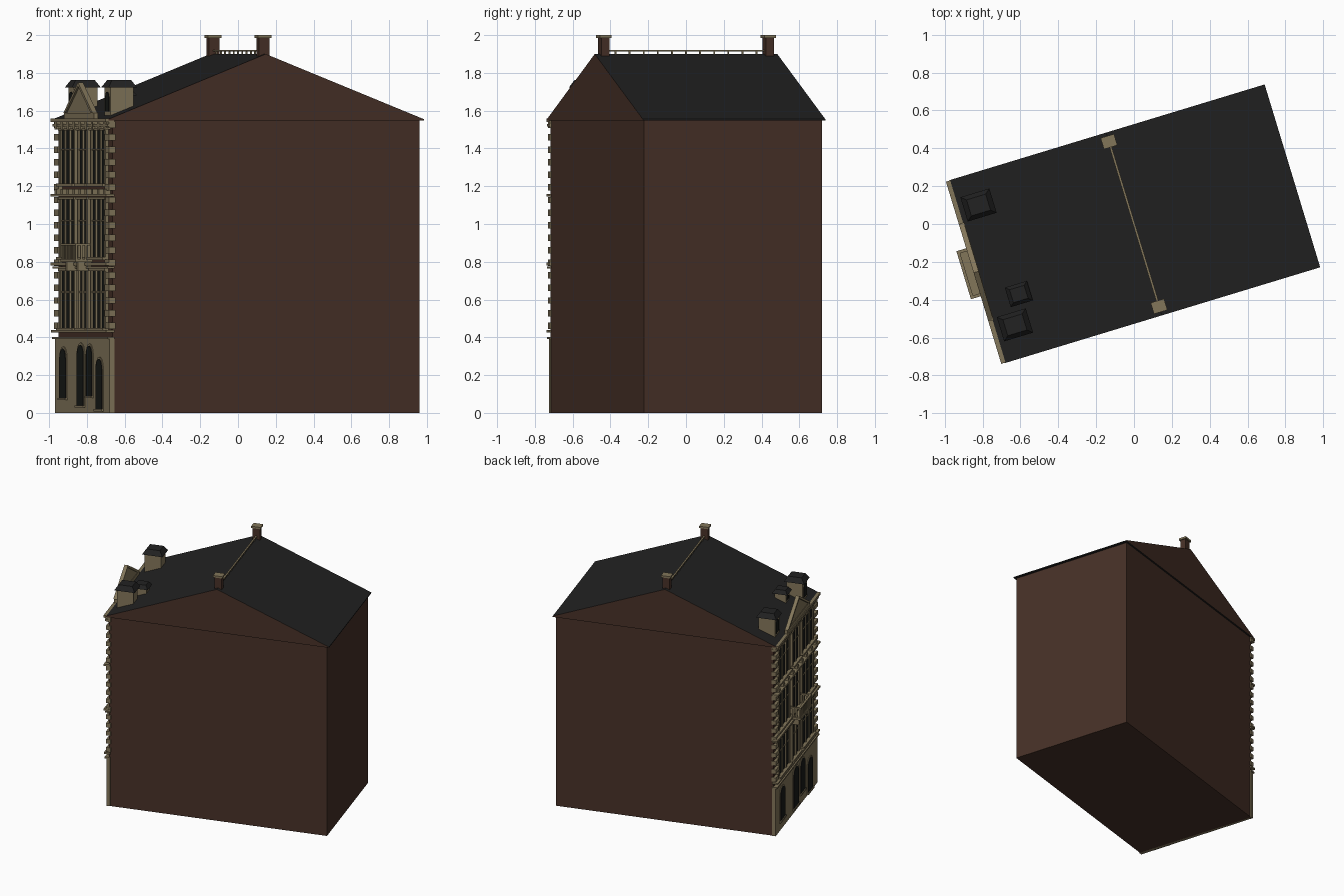
import bpy, bmesh, math
from mathutils import Matrix

cube = bpy.data.objects.get("Cube")
if cube:
    bpy.data.objects.remove(cube, do_unlink=True)

TURN = math.radians(16.9)   # the house stands turned on its plot
WALL = -0.845               # facade plane, facing local -x


def material(name, rgb):
    m = bpy.data.materials.new(name)
    m.use_nodes = True
    m.diffuse_color = (*rgb, 1)
    bsdf = m.node_tree.nodes["Principled BSDF"]
    bsdf.inputs["Base Color"].default_value = (*rgb, 1)
    bsdf.inputs["Roughness"].default_value = 0.9
    return m


BRICK = material("brown brick", (0.062, 0.030, 0.020))
STONE = material("sandstone", (0.225, 0.180, 0.102))
SLATE = material("dark slate", (0.016, 0.016, 0.016))
GLASS = material("dark glass", (0.009, 0.010, 0.009))


class Part:
    """Collects prisms into one object in the turned house frame."""

    def __init__(self, name, *mats):
        self.name, self.mats, self.bm = name, mats, bmesh.new()

    def prism(self, outline, x0, x1):
        """Extrude a (y, z) outline from x0 to x1."""
        a, b = ([self.bm.verts.new((x, y, z)) for y, z in outline] for x in (x0, x1))
        self.bm.faces.new(a)
        self.bm.faces.new(b[::-1])
        for i in range(len(a)):
            j = (i + 1) % len(a)
            self.bm.faces.new((a[j], a[i], b[i], b[j]))

    def box(self, x0, x1, y0, y1, z0, z1):
        self.prism([(y0, z0), (y1, z0), (y1, z1), (y0, z1)], x0, x1)

    def arch(self, x0, x1, y, half, z0, z1):
        """Round-headed slab."""
        head = [(y + half * math.cos(t * math.pi / 8),
                 z1 - half + half * math.sin(t * math.pi / 8)) for t in range(9)]
        self.prism([(y - half, z0), (y + half, z0)] + head, x0, x1)

    def frustum(self, x, y, hx, hy, z0, z1, shrink):
        m = Matrix.Translation((x, y, (z0 + z1) / 2)) @ Matrix.Diagonal((2 * hx, 2 * hy, z1 - z0, 1))
        made = bmesh.ops.create_cube(self.bm, size=1, matrix=m)
        for v in made["verts"]:
            if v.co.z > (z0 + z1) / 2:
                v.co.x = x + (v.co.x - x) * shrink
                v.co.y = y + (v.co.y - y) * shrink

    def finish(self, rule=None):
        bmesh.ops.recalc_face_normals(self.bm, faces=self.bm.faces)
        if rule:
            for f in self.bm.faces:
                f.material_index = rule(f)
        mesh = bpy.data.meshes.new(self.name)
        self.bm.to_mesh(mesh)
        self.bm.free()
        for m in self.mats:
            mesh.materials.append(m)
        ob = bpy.data.objects.new(self.name, mesh)
        ob.rotation_euler.z = TURN
        bpy.context.collection.objects.link(ob)


# Main brick body
p = Part("walls", BRICK)
p.box(WALL, 0.855, -0.492, 0.492, 0, 1.55)
p.finish()

# Gabled roof: slate slopes, brick gable ends
p = Part("roof", SLATE, BRICK)
section = [(-0.87, 1.548), (0.875, 1.548), (0.875, 1.555), (0, 1.9), (-0.87, 1.555)]
ends = [[p.bm.verts.new((x, y, z)) for x, z in section] for y in (-0.505, 0.505)]
for e in ends:
    p.bm.faces.new(e)
for i in range(len(section)):
    j = (i + 1) % len(section)
    p.bm.faces.new((ends[0][i], ends[0][j], ends[1][j], ends[1][i]))
p.finish(lambda f: 1 if abs(f.normal.y) > 0.9 else 0)

# Chimneys at both ridge ends
stacks, caps = Part("chimneys", BRICK), Part("chimney_caps", STONE)
for y in (-0.455, 0.455):
    stacks.box(-0.029, 0.029, y - 0.022, y + 0.022, 1.86, 1.985)
    caps.box(-0.037, 0.037, y - 0.031, y + 0.031, 1.985, 2.0)
stacks.finish()
caps.finish()

# Ridge railing
p = Part("ridge_railing", STONE)
p.box(-0.006, 0.006, -0.435, 0.435, 1.912, 1.921)
for i in range(11):
    y = -0.39 + 0.078 * i
    p.box(-0.004, 0.004, y - 0.004, y + 0.004, 1.89, 1.914)
p.finish()

# Stone ground floor with round-headed openings
p = Part("ground_floor", STONE)
p.box(-0.862, WALL + 0.01, -0.497, 0.497, 0, 0.39)
p.finish()
surround, dark = Part("arch_surrounds", STONE), Part("arch_openings", GLASS)
for y, half, z0, z1 in ((0.34, 0.055, 0.08, 0.34), (0.02, 0.06, 0.04, 0.36),
                        (-0.14, 0.052, 0.09, 0.355), (-0.32, 0.055, 0.02, 0.285)):
    surround.arch(-0.866, -0.855, y, half + 0.012, z0, z1 + 0.012)
    surround.box(-0.875, -0.855, y - half - 0.015, y + half + 0.015, z0 - 0.012, z0)
    dark.arch(-0.869, -0.860, y, half, z0, z1)
surround.finish()
dark.finish()

# Horizontal cornices across the facade
p = Part("cornices", STONE)
for z0, z1, out in ((0.39, 0.402, 0.876), (0.425, 0.438, 0.882), (0.765, 0.775, 0.874),
                    (0.78, 0.795, 0.884), (1.145, 1.16, 0.884), (1.515, 1.53, 0.874),
                    (1.54, 1.558, 0.886)):
    p.box(-out, WALL + 0.01, -0.503, 0.503, z0, z1)
p.finish()

# Small brackets above the middle cornice and under the eaves
p = Part("brackets", STONE)
for z0, z1 in ((1.16, 1.185), (1.5, 1.54)):
    for i in range(9):
        y = -0.44 + 0.11 * i
        p.box(-0.876, WALL + 0.01, y - 0.018, y + 0.018, z0, z1)
p.finish()

# Corner quoins
p = Part("quoins", STONE)
for i in range(17):
    z = 0.445 + 0.0665 * i
    width = 0.085 if i % 2 else 0.065
    if z < 1.51:
        for s in (-1, 1):
            y0, y1 = sorted((s * 0.5, s * (0.5 - width)))
            p.box(-0.866, WALL + 0.015, y0, y1, z, z + 0.034)
p.finish()

# Window bays on three upper floors
frames, panes = Part("window_frames", STONE), Part("window_panes", GLASS)
for z0, z1 in ((0.45, 0.75), (0.825, 1.13), (1.215, 1.495)):
    for y, half, lights in ((0.28, 0.13, 3), (0, 0.085, 2), (-0.28, 0.13, 3)):
        panes.box(-0.852, WALL + 0.005, y - half, y + half, z0, z1)
        for i in range(lights + 1):
            c = y - half + 2 * half * i / lights
            w = 0.012 if i in (0, lights) else 0.006
            if lights == 2 and z0 < 0.5:
                w *= 1.7
            frames.box(-0.862, WALL + 0.005, c - w, c + w, z0, z1)
        bar = z0 + (z1 - z0) * 0.62
        frames.box(-0.857, WALL + 0.005, y - half, y + half, bar, bar + 0.008)
        frames.box(-0.868, WALL + 0.005, y - half - 0.015, y + half + 0.015, z1, z1 + 0.014)
        frames.box(-0.878, WALL + 0.005, y - half - 0.015, y + half + 0.015, z0 - 0.016, z0)
frames.finish()
panes.finish()

# Balcony with balustrade
p = Part("balcony", STONE)
p.box(-0.94, WALL, -0.13, 0.135, 0.798, 0.816)
p.box(-0.94, -0.924, -0.13, 0.135, 0.885, 0.898)
for s in (-0.122, 0.127):
    p.box(-0.94, WALL, s - 0.008, s + 0.008, 0.885, 0.898)
    p.box(-0.92, WALL, s * 0.8 - 0.014, s * 0.8 + 0.014, 0.75, 0.798)
    for x in (-0.932, -0.905, -0.88):
        p.box(x - 0.005, x + 0.005, s - 0.006, s + 0.006, 0.816, 0.885)
for i in range(1, 10):
    y = -0.122 + 0.0249 * i
    p.box(-0.937, -0.927, y - 0.006, y + 0.006, 0.816, 0.885)
p.finish()

# Central pediment on a low parapet
p = Part("pediment", STONE)
p.box(-0.88, -0.856, -0.27, 0.27, 1.555, 1.588)
p.prism([(-0.25, 1.588), (0.25, 1.588), (0, 1.74)], -0.876, -0.86)
for s in (-1, 1):
    p.prism([(s * 0.265, 1.588), (0, 1.75), (0, 1.73), (s * 0.232, 1.588)], -0.886, -0.858)
p.finish()

# Dormers: two large, one small, with clipped hipped roofs
boxes, hips, lights = Part("dormer_walls", STONE), Part("dormer_roofs", SLATE), Part("dormer_windows", GLASS)
for x, y, hx, hy, z0, z1, top in ((-0.757, 0.335, 0.064, 0.053, 1.56, 1.722, 1.762),
                                  (-0.757, -0.327, 0.064, 0.053, 1.56, 1.722, 1.762),
                                  (-0.69, -0.177, 0.045, 0.04, 1.59, 1.68, 1.71)):
    boxes.box(x - hx, x + hx, y - hy, y + hy, z0, z1)
    hips.frustum(x, y, hx + 0.016, hy + 0.014, z1, top, 0.66)
    lights.arch(x - hx - 0.004, x - hx + 0.003, y, hy * 0.6, z0 + 0.035, z1 - 0.022)
for part in (boxes, hips, lights):
    part.finish()
